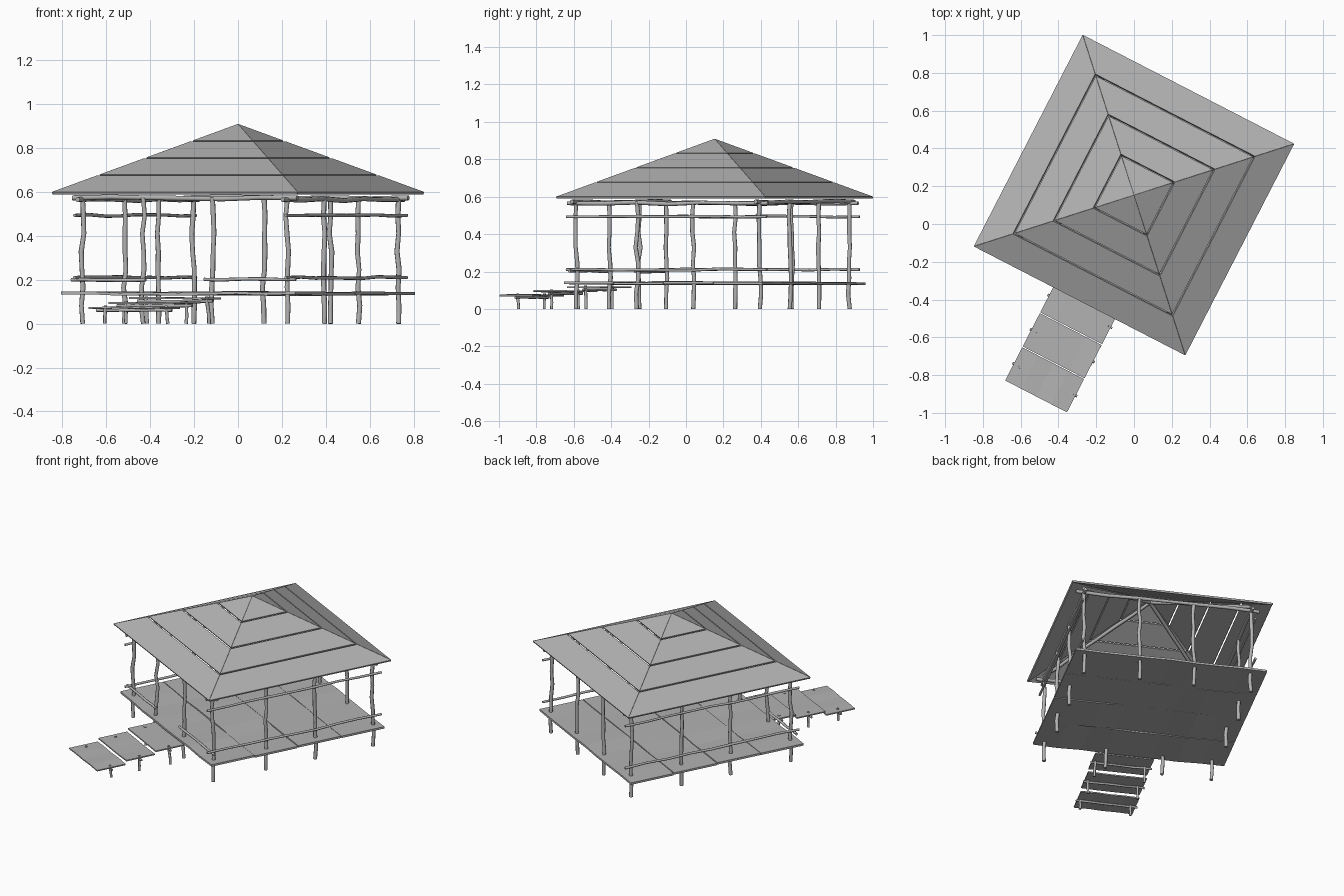
import bpy, bmesh, math, random
from mathutils import Matrix, Vector

random.seed(4)
cube = bpy.data.objects.get("Cube")
if cube:
    bpy.data.objects.remove(cube, do_unlink=True)

wood = bpy.data.materials.new("weathered_grey")
wood.use_nodes = True
GREY = (0.45, 0.45, 0.45, 1)
wood.diffuse_color = GREY
wood.node_tree.nodes["Principled BSDF"].inputs["Base Color"].default_value = GREY

# The hut is turned on its plot; parts are laid out square and then placed
PLACE = Matrix.Translation((0, 0.153, 0)) @ Matrix.Rotation(math.radians(-27.25), 4, 'Z')


def add(name, mesh):
    mesh.materials.clear()
    mesh.materials.append(wood)
    obj = bpy.data.objects.new(name, mesh)
    obj.matrix_world = PLACE
    bpy.context.collection.objects.link(obj)
    return obj


def pole(name, start, end, radius=0.011, wobble=0.005, steps=6):
    """A slightly crooked round pole between two points."""
    a, b = Vector(start), Vector(end)
    curve = bpy.data.curves.new(name, 'CURVE')
    curve.dimensions = '3D'
    curve.bevel_depth = radius
    curve.bevel_resolution = 2
    curve.use_fill_caps = True
    line = curve.splines.new('POLY')
    line.points.add(steps)
    axis = (b - a).normalized()
    for i, point in enumerate(line.points):
        p = a.lerp(b, i / steps)
        if 0 < i < steps:
            shift = Vector([random.uniform(-wobble, wobble) for _ in range(3)])
            p += shift - axis * shift.dot(axis)
        point.co = (*p, 1)
        point.radius = random.uniform(0.9, 1.08)
    temp = bpy.data.objects.new(name, curve)
    bpy.context.collection.objects.link(temp)
    graph = bpy.context.evaluated_depsgraph_get()
    mesh = bpy.data.meshes.new_from_object(temp.evaluated_get(graph))
    bpy.data.objects.remove(temp, do_unlink=True)
    obj = add(name, mesh)
    bpy.ops.object.select_all(action='DESELECT')
    obj.select_set(True)
    bpy.context.view_layer.objects.active = obj
    bpy.ops.object.shade_smooth_by_angle(angle=math.radians(50))


def sheet(name, faces, thickness):
    """Thin board whose upper surface is the given list of polygons."""
    bm = bmesh.new()
    for points in faces:
        bm.faces.new([bm.verts.new(p) for p in points])
    bmesh.ops.remove_doubles(bm, verts=bm.verts, dist=0.0001)
    mesh = bpy.data.meshes.new(name)
    bm.to_mesh(mesh)
    bm.free()
    solid = add(name, mesh).modifiers.new("thickness", 'SOLIDIFY')
    solid.thickness = thickness
    solid.offset = -1


def board(name, u0, u1, v0, v1, z, thickness, warp, columns=6):
    """Floor board with a gentle warp along its length."""
    us = [u0 + (u1 - u0) * i / columns for i in range(columns + 1)]
    zs = [z + random.uniform(-warp, warp) for _ in us]
    faces = [[(us[i], v0, zs[i]), (us[i + 1], v0, zs[i + 1]),
              (us[i + 1], v1, zs[i + 1]), (us[i], v1, zs[i])]
             for i in range(columns)]
    sheet(name, faces, thickness)


# Roof: four tiers of flat panels on each of four slopes
HALF, APEX, EAVE, TIERS, GAP = 0.63, 0.91, 0.6, 4, 0.004


def roof_point(side, run, across):
    """Point on a slope: run out from the apex, across along the eave."""
    z = APEX - (APEX - EAVE) * run / HALF
    return Matrix.Rotation(side * math.pi / 2, 3, 'Z') @ Vector((across, -run, z))


for side in range(4):
    for tier in range(TIERS):
        inner = HALF * tier / TIERS + GAP
        outer = HALF * (tier + 1) / TIERS - (GAP if tier < TIERS - 1 else 0)
        wide, slim = outer - 0.001, inner - 0.001
        points = [roof_point(side, outer, -wide), roof_point(side, outer, wide)]
        if tier:
            points += [roof_point(side, inner, slim), roof_point(side, inner, -slim)]
        else:
            points.append(roof_point(side, 0, 0))
        sheet(f"roof_panel_{side}_{tier}", [points], 0.012)

# Posts: corners, then two on every side
WEST, EAST, FRONT, BACK = -0.51, 0.54, -0.555, 0.55
corners = [(WEST, FRONT), (EAST, FRONT), (EAST, BACK), (WEST, BACK)]
middles = [(-0.2, FRONT), (0.155, FRONT), (EAST, -0.19), (EAST, 0.15),
           (0.19, BACK), (-0.15, BACK), (WEST, 0.2), (WEST, -0.14)]
for i, (u, v) in enumerate(corners + middles):
    pole(f"post_{i}", (u, v, 0), (u, v, 0.575), 0.0115, 0.007, 7)

# Hip rafters under the roof
for i, (u, v) in enumerate(corners):
    pole(f"hip_rafter_{i}", (u, v, 0.6), (0, 0, 0.878), 0.011, 0.003)

# Eave beams resting on the posts
OVER = 0.05
for v, label in ((FRONT, "front"), (BACK, "back")):
    pole(f"{label}_beam", (WEST - OVER, v, 0.573), (EAST + OVER, v, 0.573), 0.011)
for u, label in ((WEST, "west"), (EAST, "east")):
    pole(f"{label}_beam", (u, FRONT - OVER, 0.565), (u, BACK + OVER, 0.565), 0.011)

    # Side rails, outside the posts
    rail_u = u + math.copysign(0.016, u)
    for z, level in ((0.21, "lower"), (0.493, "upper")):
        pole(f"{label}_{level}_rail", (rail_u, FRONT - OVER, z),
             (rail_u, BACK + OVER, z), 0.008, 0.004, 8)

# Short front rails either side of the entrance
pole("front_rail_west", (WEST - OVER, FRONT - 0.015, 0.2), (-0.18, FRONT - 0.015, 0.2), 0.008, 0.003)
pole("front_rail_east", (0.12, FRONT - 0.015, 0.202), (EAST + OVER, FRONT - 0.015, 0.202), 0.008, 0.003)

# Deck of four wide boards
DECK = 0.6
for i in range(4):
    v0 = -DECK + i * DECK / 2
    board(f"deck_board_{i}", -DECK, DECK, v0 + 0.002, v0 + DECK / 2 - 0.002,
          0.144, 0.013, 0.004, 8)

# Stepped walkway: board, cross bar and two stakes per step
for i in range(3):
    v0 = -1.185 + 0.203 * i
    z = 0.077 + 0.021 * i
    board(f"walk_board_{i}", -0.157, 0.211, v0, v0 + 0.198, z, 0.008, 0.002, 4)
    mid = v0 + 0.1
    pole(f"walk_bar_{i}", (-0.165, mid, z - 0.016), (0.22, mid, z - 0.016), 0.007, 0.002)
    for u in (-0.12, 0.19):
        lean = random.uniform(-0.008, 0.008)
        pole(f"walk_stake_{i}_{'east' if u > 0 else 'west'}",
             (u + lean, mid + lean, 0), (u, mid, z + 0.005), 0.008, 0.002, 3)
